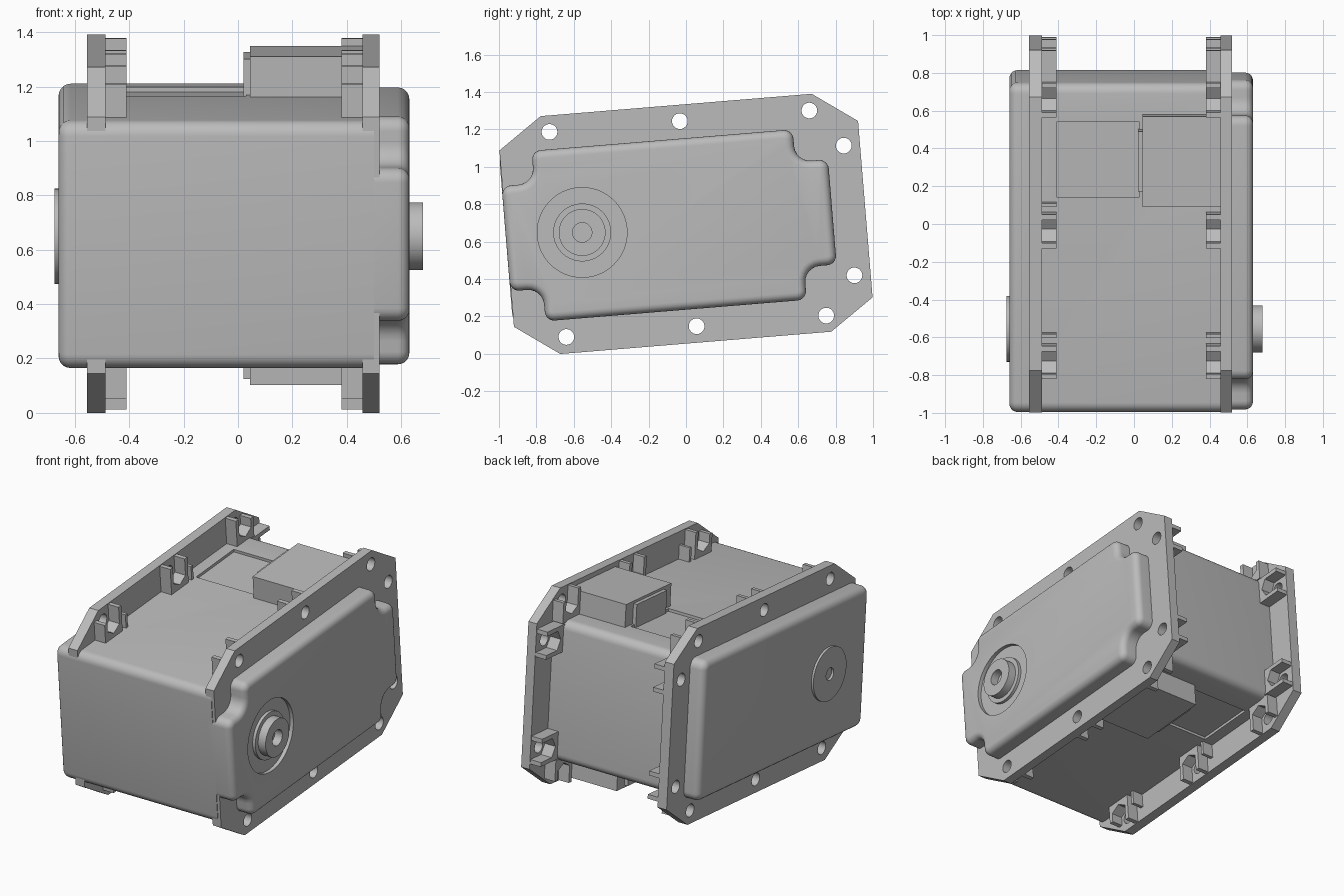
import bpy, bmesh, math
from mathutils import Matrix, Vector

cube = bpy.data.objects.get("Cube")
if cube:
    bpy.data.objects.remove(cube, do_unlink=True)

grey = bpy.data.materials.new("warm_grey_plastic")
grey.use_nodes = True
COLOUR = (0.5, 0.5, 0.5, 1)
grey.diffuse_color = COLOUR
grey.node_tree.nodes["Principled BSDF"].inputs["Base Color"].default_value = COLOUR

# The whole housing leans back a little about the x axis
TILT = Matrix.Translation((0, 0, 0.695)) @ Matrix.Rotation(math.radians(4.7), 4, 'X')


def add_prism(bm, pts, x0, x1):
    """Extrude a side profile (u, v) along x; returns the end face at x1."""
    a = [bm.verts.new((x0, u, v)) for u, v in pts]
    b = [bm.verts.new((x1, u, v)) for u, v in pts]
    n = len(pts)
    bm.faces.new(a)
    for i in range(n):
        j = (i + 1) % n
        bm.faces.new((a[i], a[j], b[j], b[i]))
    return bm.faces.new(b)


def make(name, bm, smooth=False):
    bmesh.ops.recalc_face_normals(bm, faces=bm.faces)
    me = bpy.data.meshes.new(name)
    bm.to_mesh(me)
    bm.free()
    me.materials.append(grey)
    ob = bpy.data.objects.new(name, me)
    bpy.context.collection.objects.link(ob)
    ob.matrix_world = TILT
    if smooth:
        shade(ob)
    return ob


def select(ob):
    bpy.ops.object.select_all(action='DESELECT')
    ob.select_set(True)
    bpy.context.view_layer.objects.active = ob


def shade(ob):
    select(ob)
    bpy.ops.object.shade_smooth_by_angle(angle=math.radians(32))


def cut(ob, bm):
    """Subtract a temporary cutter and bake the result."""
    cutter = make("cutter", bm)
    cutter.hide_render = True
    mod = ob.modifiers.new("cut", 'BOOLEAN')
    mod.operation, mod.solver, mod.object = 'DIFFERENCE', 'EXACT', cutter
    bpy.context.view_layer.update()
    select(ob)
    bpy.ops.object.modifier_apply(modifier=mod.name)
    bpy.data.objects.remove(cutter, do_unlink=True)


def circle(u, v, r, n=40):
    return [(u + r * math.cos(2 * math.pi * i / n),
             v + r * math.sin(2 * math.pi * i / n)) for i in range(n)]


def rect(u0, u1, v0, v1):
    return [(u0, v0), (u1, v0), (u1, v1), (u0, v1)]


def fillet(corners, steps=6):
    """Round every (u, v, radius) corner, convex or concave."""
    out = []
    for i, (u, v, r) in enumerate(corners):
        p = Vector((u, v))
        d0 = (Vector(corners[i - 1][:2]) - p).normalized()
        d1 = (Vector(corners[(i + 1) % len(corners)][:2]) - p).normalized()
        centre = p + (d0 + d1) * r
        for k in range(steps + 1):
            t = k / steps * math.pi / 2
            q = centre - d1 * r * math.cos(t) - d0 * r * math.sin(t)
            out.append((q.x, q.y))
    return out


def rounded_block(name, pts, x0, x1, radius):
    bm = bmesh.new()
    end = add_prism(bm, pts, x0, x1)
    bmesh.ops.recalc_face_normals(bm, faces=bm.faces)
    bmesh.ops.bevel(bm, geom=list(end.edges), offset=radius, segments=5,
                    profile=0.5, affect='EDGES', clamp_overlap=False)
    return make(name, bm)


U0, U1, V = -0.966, 0.785, 0.457      # main case extents
SHAFT_U = -0.557

# Main case, rounded on its plain side
r = 0.055
case = rounded_block("main_case", fillet(
    [(U0, -V, r), (U1, -V, r), (U1, V, r), (U0, V, r)]), 0.50, -0.66, 0.045)
bm = bmesh.new()
for s in (-1, 1):
    add_prism(bm, rect(0.18, 0.58, s * V - 0.018, s * V + 0.018), -0.41, 0.03)
cut(case, bm)
shade(case)

# Shaft-side cover with a stepped notch at every corner
n, ri, ro = 0.175, 0.085, 0.05
corners = []
for su, sv in ((-1, -1), (1, -1), (1, 1), (-1, 1)):
    u = U0 if su < 0 else U1
    c = [(u, sv * (V - n), ro), (u - su * n, sv * (V - n), ri), (u - su * n, sv * V, ro)]
    corners += c if su * sv > 0 else c[::-1]
cover = rounded_block("notched_cover", fillet(corners), 0.47, 0.63, 0.042)
bm = bmesh.new()
add_prism(bm, circle(SHAFT_U, 0, 0.24, 64), 0.605, 0.7)
cut(cover, bm)
shade(cover)

# Output shaft with collar, and the bearing cap on the other side
bm = bmesh.new()
add_prism(bm, circle(SHAFT_U, 0, 0.155, 48), 0.59, 0.625)
make("shaft_collar", bm, True)
for name, rad, x0, x1, bore, b0, b1 in (
        ("output_shaft", 0.125, 0.59, 0.68, 0.052, 0.61, 0.75),
        ("bearing_cap", 0.175, -0.64, -0.675, 0.04, -0.655, -0.75)):
    bm = bmesh.new()
    add_prism(bm, circle(SHAFT_U, 0, rad, 48), x0, x1)
    ob = make(name, bm)
    bm = bmesh.new()
    add_prism(bm, circle(SHAFT_U, 0, bore, 32), b0, b1)
    cut(ob, bm)
    shade(ob)

# Screw positions: (u, v, outward direction, wall heights of the nut pocket)
LOW, HIGH = 0.03, 0.083
screws = []
for s in (-1, 1):
    screws += [(-0.687, s * 0.55, (0, s), LOW, HIGH), (0.012, s * 0.55, (0, s), HIGH, HIGH),
               (0.707, s * 0.55, (0, s), HIGH, LOW), (0.875, s * 0.348, (1, 0), HIGH, HIGH)]


def pocket(u, v, out, ha, hb):
    """Nut pocket: two walls and a V-shaped floor, open outwards."""
    w, i = 0.09, 0.062
    shape = [(-w, -0.105), (w, -0.105), (w, hb), (i, hb), (i, -0.03),
             (0, -0.066), (-i, -0.03), (-i, ha), (-w, ha)]
    if out[0]:
        return [(u + t, v + s) for s, t in shape]
    return [(u + s, v + t * out[1]) for s, t in shape]


# Mounting flanges with screw holes, nut pockets and small ribs
FU, FV, CU, CV = 0.962, 0.638, 0.235, 0.165
outline = []
for su, sv in ((-1, -1), (1, -1), (1, 1), (-1, 1)):
    c = [(su * FU, sv * (FV - CV)), (su * (FU - CU), sv * FV)]
    outline += c if su * sv > 0 else c[::-1]
for side, x0, x1, x2 in (("right", -0.555, -0.488, -0.41), ("left", 0.52, 0.458, 0.38)):
    bm = bmesh.new()
    add_prism(bm, outline, x0, x1)
    flange = make(side + "_flange", bm)
    bm = bmesh.new()
    for u, v, *_ in screws:
        add_prism(bm, circle(u, v, 0.042, 28), -0.7, 0.7)
    cut(flange, bm)
    shade(flange)
    bm = bmesh.new()
    for screw in screws:
        add_prism(bm, pocket(*screw), x1, x2)
    make(side + "_nut_pockets", bm)
    bm = bmesh.new()
    for s in (-1, 1):
        for u in (-0.55, 0.145):
            add_prism(bm, rect(u - 0.01, u + 0.01, s * 0.5 - 0.05, s * 0.5 + 0.05), x1, x2)
    make(side + "_ribs", bm)

# Cable connectors above and below, each with a socket lip
for name, s in (("top", 1), ("bottom", -1)):
    bm = bmesh.new()
    add_prism(bm, rect(0.14, 0.62, s * 0.42, s * 0.606), 0.045, 0.46)
    make(name + "_connector", bm)
    bm = bmesh.new()
    add_prism(bm, rect(0.22, 0.54, s * 0.42, s * 0.59), 0.02, 0.06)
    make(name + "_connector_lip", bm)
